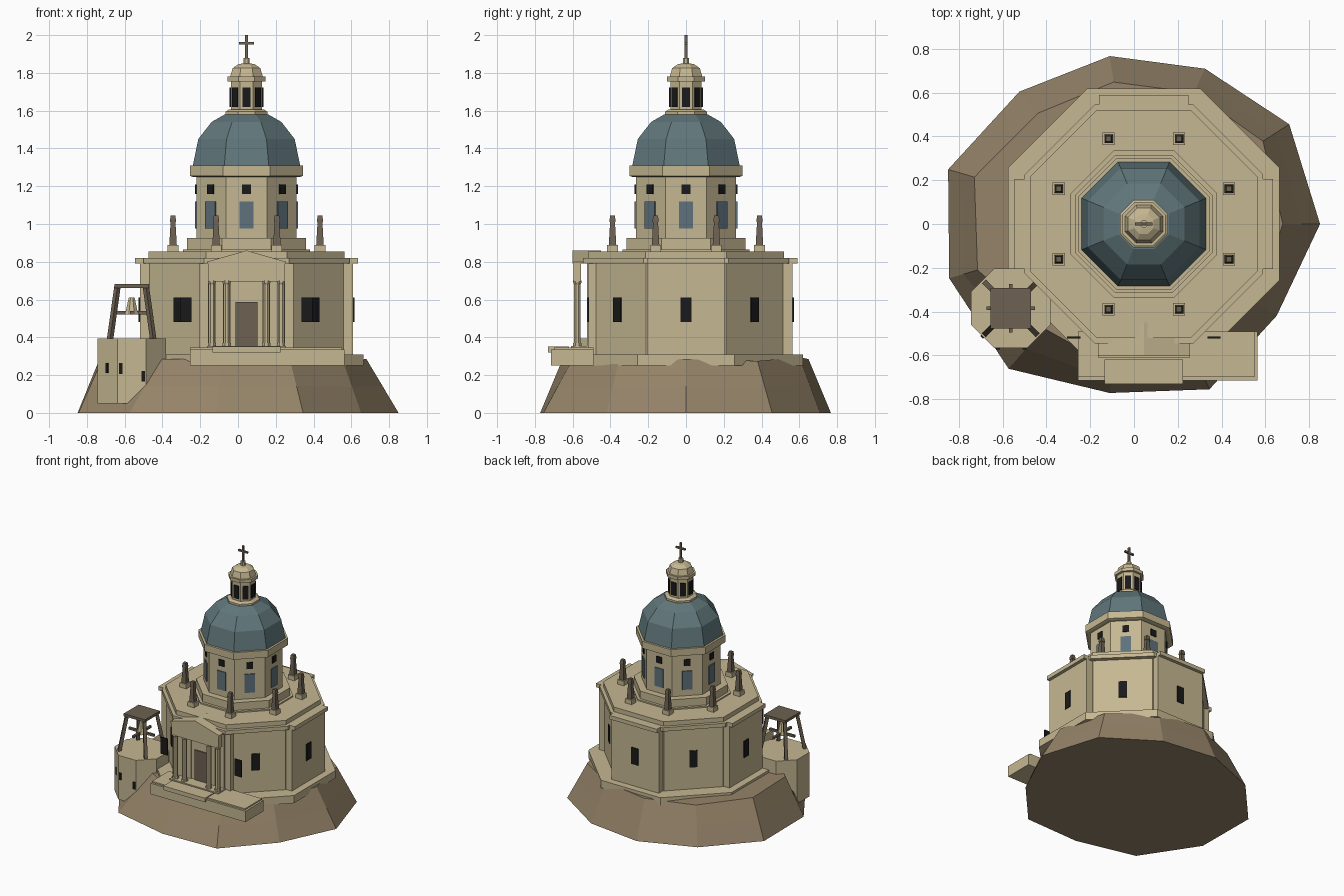
import bpy, bmesh, math
from mathutils import Matrix, Vector

if "Cube" in bpy.data.objects:
    bpy.data.objects.remove(bpy.data.objects["Cube"])

CX = 0.045  # axis of the church


def material(name, rgb):
    m = bpy.data.materials.new(name)
    m.diffuse_color = (*rgb, 1)
    m.use_nodes = True
    m.node_tree.nodes["Principled BSDF"].inputs["Base Color"].default_value = m.diffuse_color
    return m


STONE = material("pale stone", (0.56, 0.475, 0.287))
ROCK = material("rock brown", (0.30, 0.228, 0.140))
DOME = material("dome slate", (0.117, 0.181, 0.195))
GLASS = material("blue glass", (0.115, 0.165, 0.20))
DARK = material("dark opening", (0.010, 0.010, 0.011))
TRIM = material("weathered brown", (0.155, 0.122, 0.085))


def finish(name, bm, mat):
    bmesh.ops.recalc_face_normals(bm, faces=bm.faces)
    me = bpy.data.meshes.new(name)
    bm.to_mesh(me)
    bm.free()
    me.materials.append(mat)
    ob = bpy.data.objects.new(name, me)
    bpy.context.collection.objects.link(ob)
    return ob


def loft(name, rings, mat):
    """Skin a stack of equal-length point rings and cap both ends."""
    bm = bmesh.new()
    vs = [[bm.verts.new(p) for p in r] for r in rings]
    n = len(vs[0])
    for a, b in zip(vs, vs[1:]):
        for i in range(n):
            j = (i + 1) % n
            bm.faces.new((a[i], a[j], b[j], b[i]))
    bm.faces.new(vs[0][::-1])
    bm.faces.new(vs[-1])
    return finish(name, bm, mat)


def octa(name, profile, mat, c=(CX, 0), n=8):
    """Polygonal turned shape; profile holds (apothem, z)."""
    k = 1 / math.cos(math.pi / n)
    return loft(name, [[(c[0] + a * k * math.cos(math.tau * (i + .5) / n),
                         c[1] + a * k * math.sin(math.tau * (i + .5) / n), z)
                        for i in range(n)] for a, z in profile], mat)


def box(name, x, y, z, mat, rot=0, pivot=(0, 0)):
    """Box from ranges, optionally turned about a vertical axis at pivot."""
    bm = bmesh.new()
    bmesh.ops.create_cube(bm, size=1)
    for v in bm.verts:
        v.co = [r[0] + (c + .5) * (r[1] - r[0]) for r, c in zip((x, y, z), v.co)]
    bm.transform(Matrix.Translation((*pivot, 0)) @ Matrix.Rotation(rot, 4, 'Z'))
    return finish(name, bm, mat)


def beam(name, p, q, w, mat):
    p, q = Vector(p), Vector(q)
    bm = bmesh.new()
    bmesh.ops.create_cube(bm, size=1)
    bm.transform(Matrix.Translation((p + q) / 2)
                 @ (q - p).to_track_quat('Z', 'Y').to_matrix().to_4x4()
                 @ Matrix.Diagonal((w, w, (q - p).length, 1)))
    return finish(name, bm, mat)


# rocky mound
low = [.85, .843, .78, .775, .80, .885, .88, .875, .78, .83, .775]
top = [.68, .70, .66, .655, .67, .76, .745, .63, .66, .66, .66]
lift = [0, -.01, .01, 0, -.015, .01, .01, 0, 0, 0, -.01]


def rock_ring(t):
    return [((a + (b - a) * t) * math.cos(math.tau * i / 11),
             (a + (b - a) * t) * math.sin(math.tau * i / 11),
             t * (.285 + lift[i])) for i, (a, b) in enumerate(zip(low, top))]


loft("rock_mound", [rock_ring(t) for t in (0, .5, 1)], ROCK)

# octagonal church body, cornice and roof
octa("base_plinth", [(.62, .25), (.62, .31)], STONE)
octa("body", [(.513, .30), (.513, .80)], STONE)
octa("cornice", [(.545, .79), (.545, .82)], STONE)
octa("roof_tier", [(.52, .81), (.52, .855)], STONE)
octa("drum_plinth", [(.335, .85), (.335, .865), (.315, .865), (.315, .925)], STONE)
box("front_wall", (CX - .25, CX + .25), (-.515, -.3), (.30, .80), STONE)
for k in range(3):  # projecting bays on the right, back and left
    r = k * math.pi / 2
    box("bay", (.3, .565), (-.205, .205), (.30, .80), STONE, r, (CX, 0))
    box("bay_cornice", (.3, .59), (-.205, .205), (.79, .82), STONE, r, (CX, 0))

# body windows
for k in range(8):
    if k != 6:
        f = .513 if k % 2 else .565
        box("body_window", (f - .003, f + .006), (-.029, .029), (.48, .61), DARK,
            k * math.pi / 4, (CX, 0))
for s in (-1, 1):
    x = CX + s * .32
    box("front_window", (x - .03, x + .03), (-.522, -.513), (.48, .61), DARK)

# portico and terrace
box("terrace", (-.255, .565), (-.715, -.49), (.25, .335), STONE)
box("terrace_cap", (-.255, .55), (-.70, -.49), (.33, .345), STONE)
box("front_step", (CX - .18, CX + .18), (-.73, -.62), (.32, .352), STONE)
box("portico_floor", (CX - .21, CX + .21), (-.61, -.50), (.30, .355), STONE)
for x in (-.183, -.105, .105, .183):
    octa("column", [(.022, .35), (.022, .37), (.017, .37), (.017, .68), (.022, .69), (.022, .70)],
         STONE, (CX + x, -.575))
    box("wall_pilaster", (CX + x - .02, CX + x + .02), (-.525, -.51), (.35, .79), STONE)
box("entablature", (CX - .205, CX + .205), (-.595, -.555), (.695, .795), STONE)
loft("pediment", [[(CX - .21, y, .79), (CX + .21, y, .79), (CX + .21, y, .80),
                   (CX, y, .86), (CX - .21, y, .80)] for y in (-.60, -.45)], STONE)
box("door", (CX - .057, CX + .057), (-.523, -.514), (.35, .588), TRIM)

# roof obelisks
for k in range(8):
    a = math.tau * (k + .5) / 8
    c = (CX + .421 * math.cos(a), .421 * math.sin(a))
    octa("obelisk_base", [(.028, .85), (.028, .89)], STONE, c, 4).name = "obelisk_base"
    octa("obelisk", [(.020, .885), (.013, 1.01), (.016, 1.01), (.016, 1.02), (.012, 1.045)],
         TRIM, c, 4)

# drum, dome and lantern
octa("drum", [(.265, .92), (.265, 1.255)], STONE)
octa("drum_cornice", [(.285, 1.25), (.30, 1.255), (.30, 1.31)], STONE)
octa("dome", [(.285, 1.305), (.255, 1.45), (.185, 1.54), (.115, 1.58)], DOME)
octa("lantern_base", [(.11, 1.565), (.11, 1.595), (.095, 1.605)], STONE)
octa("lantern", [(.083, 1.60), (.083, 1.76)], STONE)
octa("lantern_cornice", [(.10, 1.755), (.10, 1.78)], STONE)
octa("lantern_cap", [(.088, 1.775), (.073, 1.825), (.045, 1.845), (.02, 1.85)], STONE)
octa("finial", [(.017, 1.845), (.017, 1.88)], STONE)
for k in range(8):
    r = k * math.pi / 4
    box("drum_window", (.263, .272), (-.037, .037), (.975, 1.12), GLASS, r, (CX, 0))
    box("drum_upper_window", (.263, .272), (-.023, .023), (1.16, 1.21), DARK, r, (CX, 0))
    box("lantern_window", (.081, .089), (-.021, .021), (1.62, 1.722), DARK, r, (CX, 0))

# cross
box("cross_post", (CX - .007, CX + .007), (-.007, .007), (1.87, 2.0), TRIM)
box("cross_bar", (CX - .04, CX + .04), (-.007, .007), (1.95, 1.963), TRIM)

# bell tower
T = (-.563, -.385)
octa("bell_tower", [(.182, .05), (.182, .395)], STONE, T)
for x, z in ((-.058, .235), (.062, .195)):
    box("tower_slot", (T[0] + x - .009, T[0] + x + .009), (T[1] - .188, T[1] - .179),
        (z - .028, z + .028), DARK)
box("tower_slot", (.179, .188), (-.009, .009), (.21, .265), DARK, math.radians(225), T)
box("belfry_top", (T[0] - .092, T[0] + .092), (T[1] - .092, T[1] + .092), (.662, .682), TRIM)
for sx in (-1, 1):
    for sy in (-1, 1):
        beam("belfry_leg", (T[0] + sx * .115, T[1] + sy * .115, .385),
             (T[0] + sx * .075, T[1] + sy * .075, .67), .024, TRIM)
beam("belfry_bar_x", (T[0] - .11, T[1], .53), (T[0] + .11, T[1], .53), .017, TRIM)
beam("belfry_bar_y", (T[0], T[1] - .11, .53), (T[0], T[1] + .11, .53), .017, TRIM)
octa("bell", [(.038, .52), (.032, .535), (.02, .59), (.015, .61)], STONE, T)
